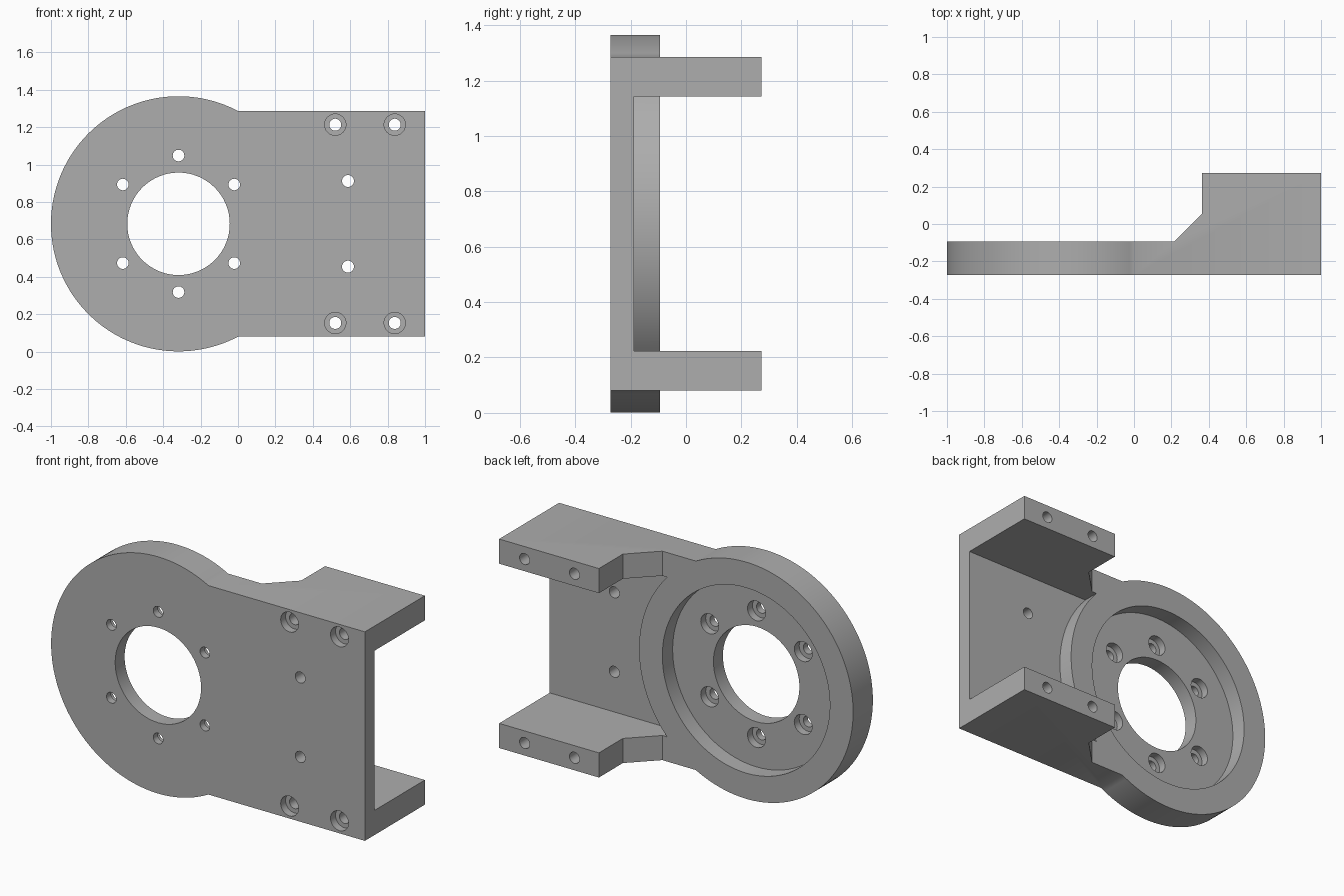
import bpy, bmesh, math

cube = bpy.data.objects.get("Cube")
if cube:
    bpy.data.objects.remove(cube, do_unlink=True)

CX, CZ, R = -0.318, 0.683, 0.682      # round flange centre and radius
HALF, INNER = 0.602, 0.46             # half heights: bracket outside, inside
FRONT, BACK = -0.273, 0.273
FLOOR, RIM = -0.187, -0.093           # pocket floor, round flange back

grey = bpy.data.materials.new("machined grey")
grey.use_nodes = True
colour = (0.42, 0.42, 0.42, 1)
grey.diffuse_color = colour
grey.node_tree.nodes["Principled BSDF"].inputs["Base Color"].default_value = colour


def prism(name, points, axis, low, high):
    """Extrude a 2D outline along y (outline in xz) or z (outline in xy)."""
    bm = bmesh.new()
    place = (lambda a, b: (a, low, b)) if axis == "y" else (lambda a, b: (a, b, low))
    face = bm.faces.new([bm.verts.new(place(a, b)) for a, b in points])
    out = bmesh.ops.extrude_face_region(bm, geom=[face])
    verts = [v for v in out["geom"] if isinstance(v, bmesh.types.BMVert)]
    step = (0, high - low, 0) if axis == "y" else (0, 0, high - low)
    bmesh.ops.translate(bm, verts=verts, vec=step)
    bmesh.ops.recalc_face_normals(bm, faces=bm.faces)
    mesh = bpy.data.meshes.new(name)
    bm.to_mesh(mesh)
    bm.free()
    mesh.materials.append(grey)
    obj = bpy.data.objects.new(name, mesh)
    bpy.context.collection.objects.link(obj)
    return obj


def arc(start, end, count, radius=R, x=CX, z=CZ):
    angles = [start + (end - start) * i / count for i in range(count + 1)]
    return [(x + radius * math.cos(a), z + radius * math.sin(a)) for a in angles]


def combine(cutter, operation="DIFFERENCE"):
    mod = body.modifiers.new("cut", "BOOLEAN")
    mod.operation = operation
    mod.solver = "EXACT"
    mod.object = cutter
    bpy.context.view_layer.objects.active = body
    bpy.ops.object.modifier_apply(modifier=mod.name)
    bpy.data.objects.remove(cutter, do_unlink=True)


def drill(x, z, radius, low, high, sides=32):
    ring = arc(0, math.tau, sides, radius, x, z)[:-1]
    combine(prism("drill", ring, "y", low, high))


# Front outline: round flange running into a rectangular bracket
join = math.asin(HALF / R)
outline = arc(join, math.tau - join, 96) + [(1, CZ - HALF), (1, CZ + HALF)]
body = prism("motor_bracket", outline, "y", FRONT, BACK)

# Top profile: thin flange, chamfer, deep side arms
profile = [(-2, -1), (2, -1), (2, 1), (0.364, 1), (0.364, 0.055),
           (0.216, RIM), (-2, RIM)]
combine(prism("profile_cutter", profile, "z", -1, 3), "INTERSECT")

# Gap between the arms, then the pocket that follows the round flange
low, high = CZ - INNER, CZ + INNER
combine(prism("gap_cutter", [(-2, low), (2, low), (2, high), (-2, high)], "y", RIM, 1))
bend = math.asin(INNER / R)
pocket = arc(bend, -bend, 40) + [(2, low), (2, high)]
combine(prism("pocket_cutter", pocket, "y", FLOOR, 1))

# Bearing recess and central bore
drill(CX, CZ, 0.534, FLOOR, 1, 96)
drill(CX, CZ, 0.274, -1, 1, 64)

# Six flange bolts, counterbored from the back
for dx, dz in [(0, 0.365), (0.298, 0.21), (-0.298, 0.21)]:
    for side in (-1, 1):
        drill(CX + dx, CZ + side * dz, 0.031, -1, 1)
        drill(CX + dx, CZ + side * dz, 0.057, FLOOR - 0.045, 0)

# Arm bolts, counterbored from the front, and two plain plate holes
for side in (-1, 1):
    for x in (0.52, 0.838):
        drill(x, CZ + side * 0.53, 0.032, -1, 1)
        drill(x, CZ + side * 0.53, 0.057, -1, FRONT + 0.045)
    drill(0.588, CZ + side * 0.229, 0.032, -1, 1)

bpy.ops.object.select_all(action="DESELECT")
body.select_set(True)
bpy.context.view_layer.objects.active = body
bpy.ops.object.shade_smooth_by_angle(angle=math.radians(30))
